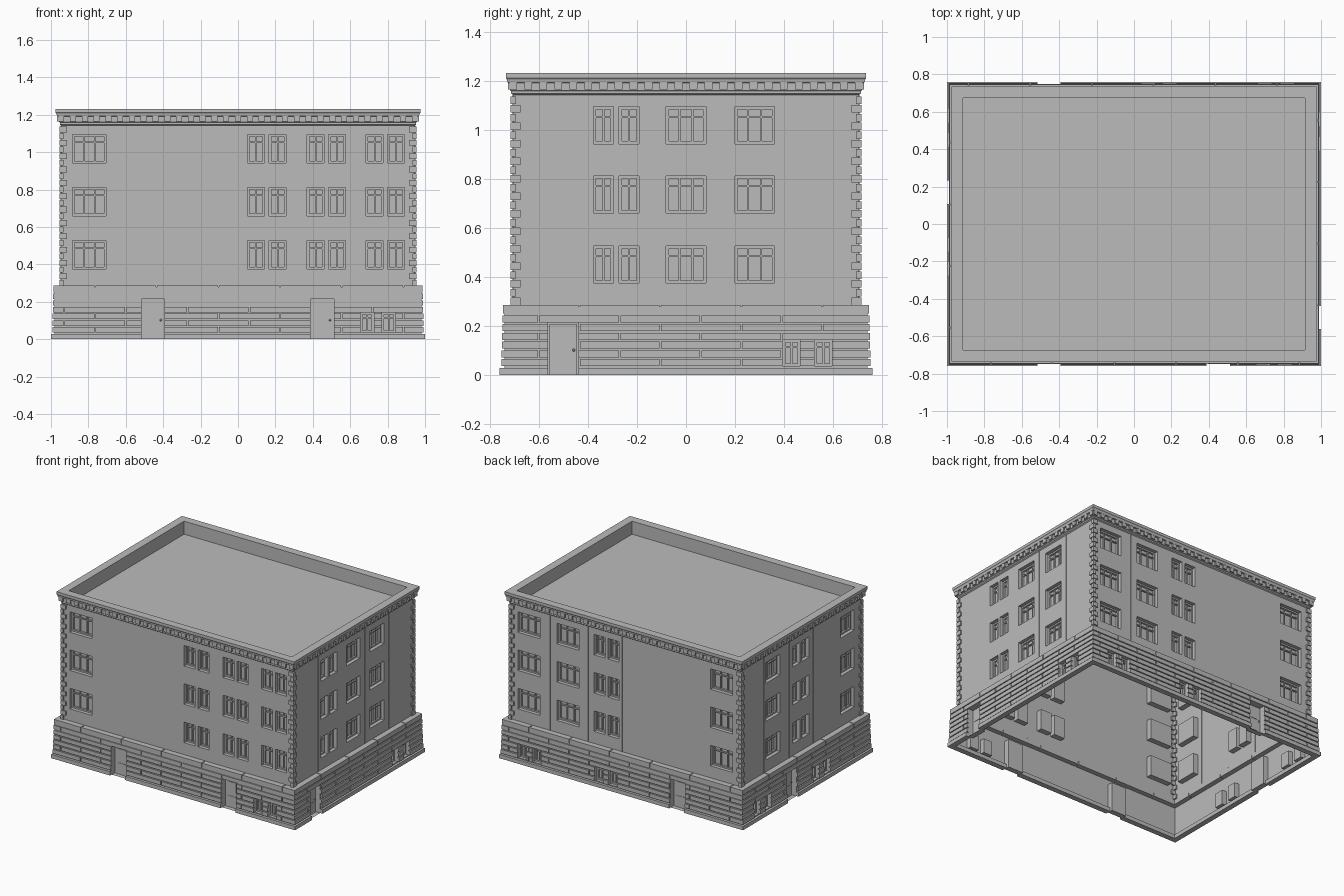
import bpy
import bmesh
from mathutils import Vector, Matrix

if "Cube" in bpy.data.objects:
    bpy.data.objects.remove(bpy.data.objects["Cube"], do_unlink=True)

stone = bpy.data.materials.new("stone_grey")
stone.use_nodes = True
GREY = (0.5, 0.5, 0.5, 1)
stone.diffuse_color = GREY
stone.node_tree.nodes["Principled BSDF"].inputs["Base Color"].default_value = GREY

WX, WY = 0.945, 0.705            # half size of the upper walls
BASE_TOP, WALL_TOP, TOP = 0.285, 1.142, 1.232
BACK = 0.036                     # offset of the wall behind the base courses
COURSE = 0.0358
parts = {}


def part(name):
    return parts.setdefault(name, bmesh.new()) if name not in parts else parts[name]


def solid(name, a, b):
    """Axis-aligned box between two opposite corners."""
    a, b = Vector(a), Vector(b)
    size = Vector([abs(q - p) for p, q in zip(a, b)])
    m = Matrix.Translation((a + b) / 2) @ Matrix.Diagonal(size).to_4x4()
    bmesh.ops.create_cube(part(name), size=1, matrix=m)


class Side:
    """One face of the building: u runs to the viewer's right, d runs outward."""

    def __init__(self, out, half, depth):
        self.out = Vector(out)
        self.tan = Vector((0, 0, 1)).cross(self.out)
        self.half, self.depth = half, depth

    def at(self, u, d, z):
        return self.tan * u + self.out * (self.depth + d) + Vector((0, 0, z))

    def box(self, name, u0, u1, d0, d1, z0, z1):
        solid(name, self.at(u0, d0, z0), self.at(u1, d1, z1))

    def quad(self, name, pts, facing):
        bm = part(name)
        f = bm.faces.new([bm.verts.new(self.at(*p)) for p in pts])
        f.normal_update()
        if f.normal.dot(facing) < 0:
            f.normal_flip()

    def wall(self, name, half, d, z0, z1, holes):
        """Flat sheet with rectangular holes, laid out as a grid."""
        us = sorted({-half, half, *[u for h in holes for u in h[:2]]})
        zs = sorted({z0, z1, *[z for h in holes for z in h[2:]]})
        for a, b in zip(us, us[1:]):
            for lo, hi in zip(zs, zs[1:]):
                cu, cz = (a + b) / 2, (lo + hi) / 2
                if not any(h[0] < cu < h[1] and h[2] < cz < h[3] for h in holes):
                    self.quad(name, [(a, d, lo), (b, d, lo), (b, d, hi), (a, d, hi)], self.out)

    def recess(self, name, hole, d0, d1):
        """Four reveals and a back panel for an opening."""
        a, b, lo, hi = hole
        ring = [(a, lo), (b, lo), (b, hi), (a, hi)]
        mid = self.at((a + b) / 2, 0, (lo + hi) / 2)
        for i in range(4):
            p, q = ring[i], ring[(i + 1) % 4]
            edge = self.at((p[0] + q[0]) / 2, 0, (p[1] + q[1]) / 2)
            self.quad(name, [(p[0], d0, p[1]), (q[0], d0, q[1]),
                             (q[0], d1, q[1]), (p[0], d1, p[1])], mid - edge)
        self.quad(name, [(u, d1, z) for u, z in ring], self.out)

    def window(self, name, hole, d0, d1, mullions):
        a, b, lo, hi = hole
        self.recess(name + "_reveals", hole, d0, d1)
        t, f = 0.011, d1 + 0.014
        bars = name + "_frames"
        self.box(bars, a, a + t, d1, f, lo, hi)
        self.box(bars, b - t, b, d1, f, lo, hi)
        self.box(bars, a + t, b - t, d1, f, lo, lo + t)
        self.box(bars, a + t, b - t, d1, f, hi - t, hi)
        zt = lo + (hi - lo) * 0.7
        self.box(bars, a + t, b - t, d1, f - 0.003, zt, zt + 0.008)
        for i in range(mullions):
            u = a + (b - a) * (i + 1) / (mullions + 1)
            self.box(bars, u - 0.004, u + 0.004, d1, f - 0.004, lo + t, hi - t)

    def door(self, hole):
        a, b, lo, hi = hole
        self.recess("door_reveals", hole, BACK, -0.005)
        self.box("doors", a + 0.006, b - 0.006, -0.005, 0.002, lo, hi - 0.006)
        for z0, z1 in ((0.025, 0.085), (0.115, 0.19)):
            self.box("doors", a + 0.025, b - 0.03, 0.002, 0.005, z0, z1)
        bmesh.ops.create_icosphere(part("door_knobs"), subdivisions=2, radius=0.006,
                                   matrix=Matrix.Translation(self.at(b - 0.02, 0.007, 0.102)))


def spans(lo, hi, cuts):
    """Remove intervals from a range."""
    out = []
    for a, b in sorted(cuts):
        if a > lo:
            out.append((lo, a))
        lo = max(lo, b)
    return out + [(lo, hi)]


def base_courses(side, holes, long_side):
    """Rusticated block rows with staggered joints, above a plinth."""
    for row in range(8):
        z0, z1 = row * COURSE, (row + 1) * COURSE
        if row < 7:
            z1 -= 0.007
        out = 0.055 if row == 0 else 0.049 - 0.001 * row
        inner = 0 if row == 7 else (0.015 if row == 0 else BACK)
        reach = side.half + (out if long_side else inner)
        cuts = [h[:2] for h in holes if h[2] < z1 - 0.004 and h[3] > z0 + 0.004]
        if row:
            shift = 0.165 * (row % 2)
            cuts += [(u - 0.003, u + 0.003) for u in
                     [-0.93 + shift + 0.33 * k for k in range(6)] if abs(u) < reach - 0.03]
        for a, b in spans(-reach, reach, cuts):
            if b - a > 0.002:
                side.box("plinth" if row == 0 else "base_courses", a, b, inner, out, z0, z1)
    side.box("base_ledge", -side.half - BACK, side.half + BACK, 0, BACK, 0.272, 0.28)


# Layout of each side: wide windows, narrow windows, doors, cellar windows, panel joints
front = Side((0, -1, 0), WX, WY)
right = Side((1, 0, 0), WY, WX)
back = Side((0, 1, 0), WX, WY)
left = Side((-1, 0, 0), WY, WX)
layout = [
    (front, 1.0, [-0.795], [0.096, 0.212, 0.415, 0.53, 0.73, 0.845], [-0.455, 0.45],
     [0.69, 0.806], [0.03, 0.345, 0.66]),
    (right, 0.9, [0, 0.28], [-0.337, -0.232], [-0.5], [0.43, 0.56],
     [-0.41, -0.16, 0.135, 0.417]),
    (back, 1.0, [-0.795, -0.475, 0.785], [-0.215, -0.1], [0.455],
     [-0.82, -0.70, -0.19, -0.075], [-0.62, -0.31, -0.03]),
    (left, 0.9, [-0.33, 0.54], [-0.057, 0.048], [-0.17], [-0.58, -0.45, 0.11, 0.24],
     [-0.44, -0.14, 0.14, 0.42]),
]
FLOORS = (0.375, 0.66, 0.943)

for side, scale, wide, narrow, doors, cellar, joints in layout:
    # Upper wall and windows
    upper = []
    for centres, width, mullions in ((wide, 0.18, 2), (narrow, 0.09, 1)):
        w = width * scale / 2
        for c in centres:
            for z in FLOORS:
                hole = (c - w, c + w, z, z + 0.152)
                upper.append(hole)
                side.window("window", hole, 0, -0.04, mullions)
    side.wall("upper_walls", side.half, 0, BASE_TOP - 0.01, WALL_TOP, upper)
    for u in joints:
        side.box("wall_panel_joints", u - 0.002, u + 0.002, -0.002, 0.003, BASE_TOP, WALL_TOP)
    # Base wall, doors and cellar windows
    door_holes = [(c - 0.062, c + 0.062, 0, 0.215) for c in doors]
    cellar_holes = [(c - 0.036, c + 0.036, COURSE, 4 * COURSE) for c in cellar]
    for h in door_holes:
        side.door(h)
    for h in cellar_holes:
        side.window("cellar_window", h, BACK, 0, 1)
    holes = door_holes + cellar_holes
    side.wall("base_walls", side.half + BACK, BACK, 0, 0.28, holes)
    base_courses(side, holes, side in (front, back))
    # Dentils under the cornice
    n = round(2 * side.half / 0.062)
    for i in range(n + 1):
        u = -side.half + 2 * side.half * i / n
        side.box("cornice_dentils", u - 0.016, u + 0.016, 0.005, 0.022, 1.165, 1.193)

# Corner quoins
count = 24
step = (WALL_TOP - BASE_TOP) / count
for sx in (-1, 1):
    for sy in (-1, 1):
        for i in range(count):
            lx, ly = (0.03, 0.012) if i % 2 else (0.012, 0.03)
            z = BASE_TOP + i * step
            solid("corner_quoins", (sx * (WX - lx), sy * (WY - ly), z),
                  (sx * (WX + 0.01), sy * (WY + 0.01), z + step * 0.86))

# Cornice, parapet and roof, swept as one profile of (offset, height)
profile = [(0, WALL_TOP), (0.008, 1.148), (0.008, 1.158), (0.012, 1.161), (0.012, 1.191),
           (0.023, 1.193), (0.026, 1.206), (0.03, 1.211), (0.03, TOP), (-0.03, TOP), (-0.03, 1.135)]
bm = part("cornice_and_roof")
rings = [[bm.verts.new((sx * (WX + o), sy * (WY + o), z))
          for sx, sy in ((-1, -1), (1, -1), (1, 1), (-1, 1))] for o, z in profile]
for r, s in zip(rings, rings[1:]):
    for i in range(4):
        j = (i + 1) % 4
        bm.faces.new((r[i], r[j], s[j], s[i]))
bm.faces.new(rings[-1])

for name, bm in parts.items():
    mesh = bpy.data.meshes.new(name)
    bm.to_mesh(mesh)
    bm.free()
    mesh.materials.append(stone)
    bpy.context.collection.objects.link(bpy.data.objects.new(name, mesh))
